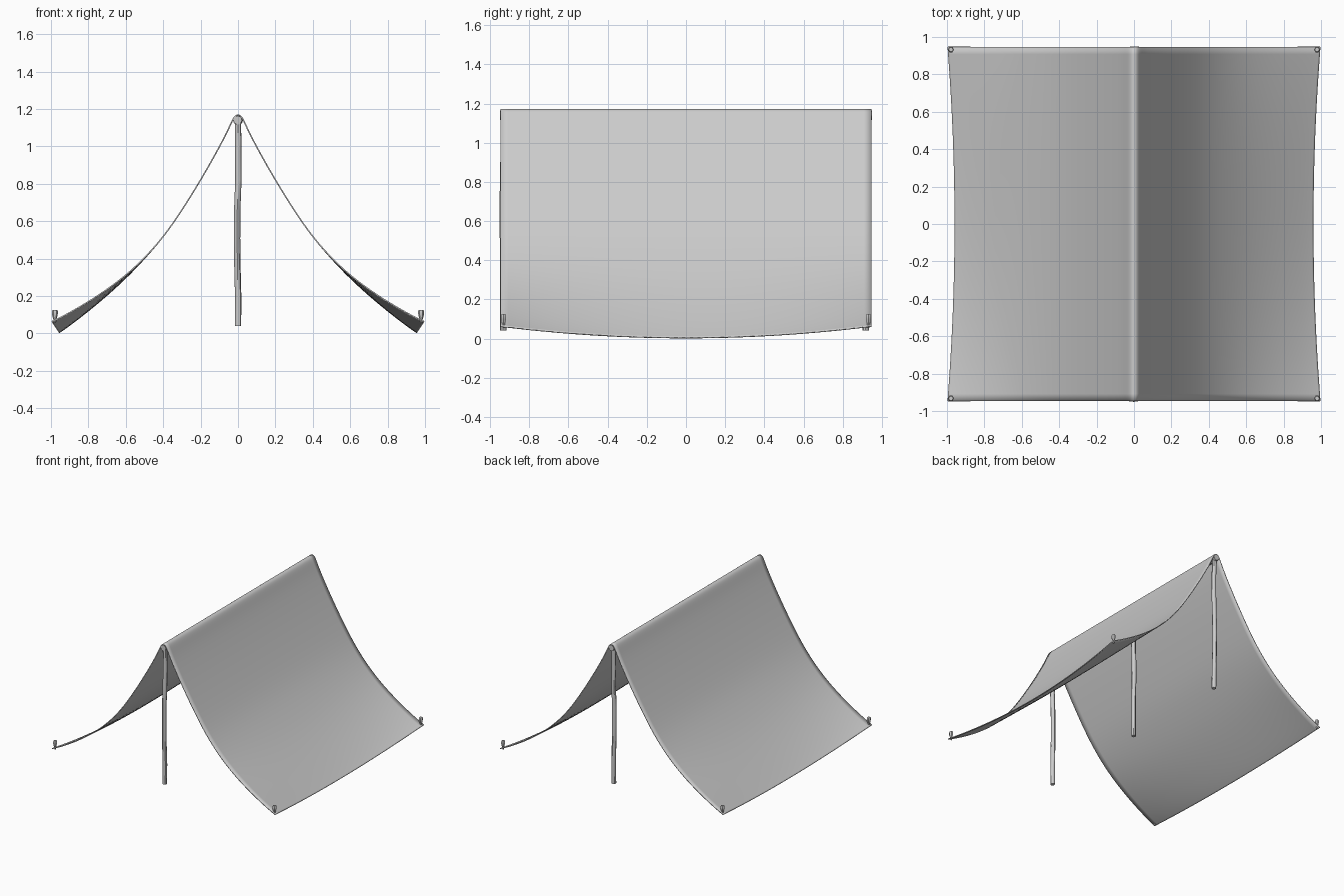
import bpy, bmesh, random
from math import pi, cos, sin

if "Cube" in bpy.data.objects:
    bpy.data.objects.remove(bpy.data.objects["Cube"])

random.seed(4)
HALF = 0.947  # half length of the cloth along y


def finish(name, bm, angle=None):
    bmesh.ops.recalc_face_normals(bm, faces=bm.faces)
    me = bpy.data.meshes.new(name)
    bm.to_mesh(me)
    bm.free()
    ob = bpy.data.objects.new(name, me)
    bpy.context.collection.objects.link(ob)
    for p in me.polygons:
        p.use_smooth = True
    if angle:
        bpy.ops.object.select_all(action='DESELECT')
        ob.select_set(True)
        bpy.context.view_layer.objects.active = ob
        bpy.ops.object.shade_smooth_by_angle(angle=angle)
    return ob


def tube(name, axis, rings, sides=8):
    """Closed tube; rings are (centre x, centre y, centre z, radius)."""
    bm = bmesh.new()
    loops = []
    for x, y, z, r in rings:
        loop = []
        for i in range(sides):
            a = 2 * pi * i / sides
            u, v = r * cos(a), r * sin(a)
            co = (x + u, y + v, z) if axis == 'z' else (x + u, y, z + v)
            loop.append(bm.verts.new(co))
        loops.append(loop)
    for a, b in zip(loops, loops[1:]):
        for i in range(sides):
            j = (i + 1) % sides
            bm.faces.new((a[i], a[j], b[j], b[i]))
    bm.faces.new(loops[0])
    bm.faces.new(loops[-1])
    return finish(name, bm, pi / 4)


# Draped cloth: half profile as (x, z at the ends), sagging along the hem mid-length
half = [(0.017, 1.167), (0.032, 1.145), (0.06, 1.08), (0.11, 0.985), (0.18, 0.86),
        (0.28, 0.695), (0.38, 0.545), (0.49, 0.415), (0.61, 0.304), (0.75, 0.203),
        (0.88, 0.125), (0.96, 0.083), (0.997, 0.066)]
profile = [(-x, z) for x, z in reversed(half)] + [(0, 1.173)] + half
rows = 12
bm = bmesh.new()
grid = []
for r in range(rows + 1):
    y = HALF * (2 * r / rows - 1)
    sag = 1 - (y / HALF) ** 2
    line = []
    for x, z in profile:
        t = max(0, (abs(x) - 0.5) / 0.5)
        line.append(bm.verts.new((x * (1 - 0.038 * sag * t), y, z - 0.06 * sag * t ** 1.2)))
    grid.append(line)
for a, b in zip(grid, grid[1:]):
    for i in range(len(profile) - 1):
        bm.faces.new((a[i], a[i + 1], b[i + 1], b[i]))
cloth = finish("tent_cloth", bm)
if cloth.data.polygons[len(half)].normal.z < 0:
    cloth.data.flip_normals()
sub = cloth.modifiers.new("smooth", 'SUBSURF')
sub.levels = sub.render_levels = 2
sub.boundary_smooth = 'PRESERVE_CORNERS'
sol = cloth.modifiers.new("thickness", 'SOLIDIFY')
sol.thickness = 0.007
sol.offset = -1

# Ridge pole
tube("ridge_pole", 'y', [(random.uniform(-0.004, 0.004), -0.95 + 1.9 * i / 8, 1.14, 0.024)
                         for i in range(9)])

# Upright poles, slightly crooked
bend = [0, 0.001, -0.003, -0.005, -0.004, 0.002, 0.001, 0]
for name, y in (("front_pole", -0.932), ("middle_pole", -0.005), ("back_pole", 0.92)):
    tube(name, 'z', [(b, y + random.uniform(-0.003, 0.003), 0.04 + 1.09 * i / 7, 0.017)
                     for i, b in enumerate(bend)])

# Corner pegs, wider at the head
for sx, side in ((-1, "left"), (1, "right")):
    for sy, end in ((-1, "front"), (1, "back")):
        x, y = sx * 0.979, sy * 0.932
        tube(f"{end}_{side}_peg", 'z', [(x, y, 0.055, 0.006), (x, y, 0.078, 0.009),
                                        (x, y, 0.098, 0.015), (x, y, 0.118, 0.016),
                                        (x, y, 0.126, 0.012)], 6)
